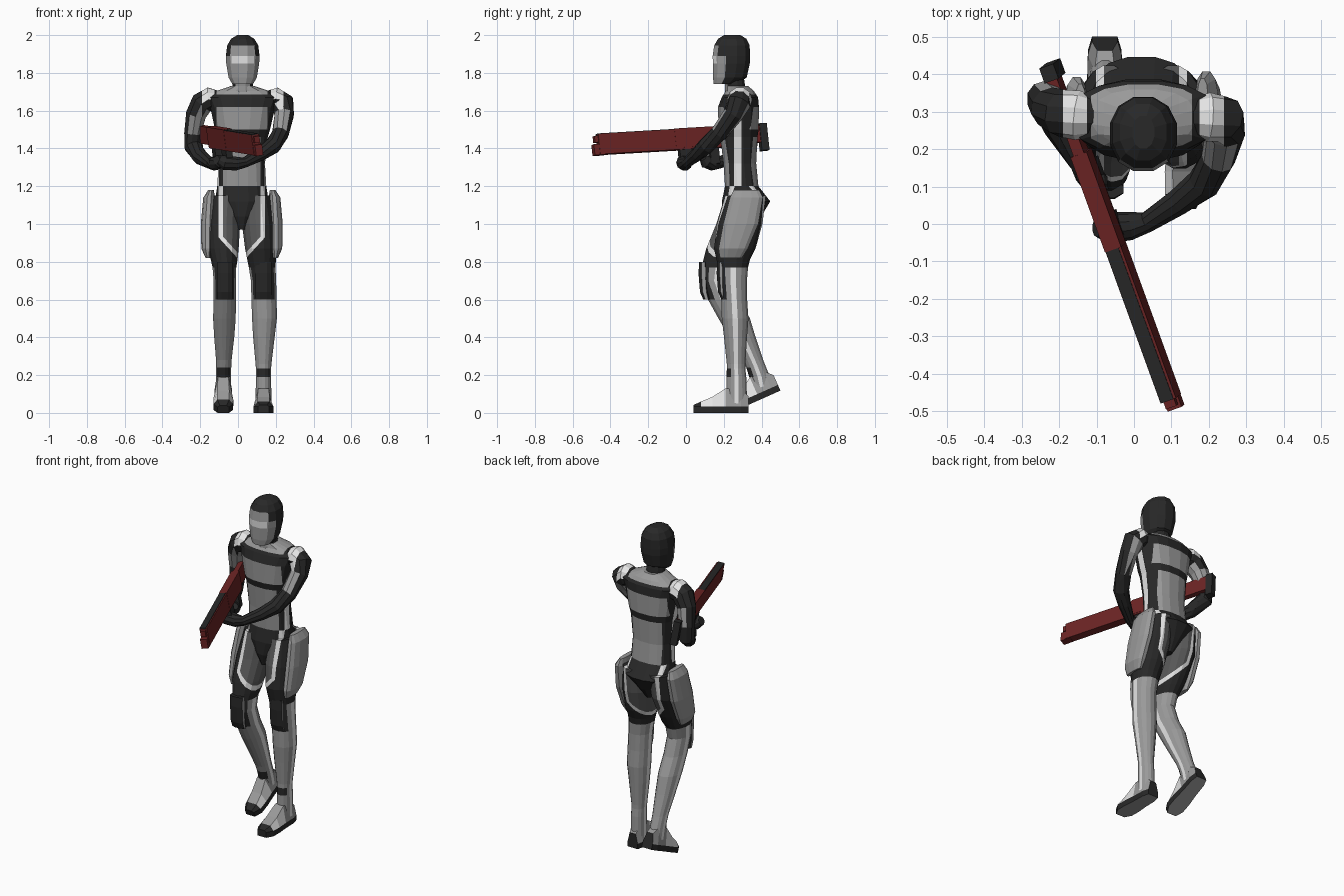
import bpy, bmesh, math
from mathutils import Vector, Matrix

COLOURS = [("black", (.021, .021, .021)), ("grey", (.32, .32, .32)),
           ("white", (.78, .78, .78)), ("dark_grey", (.10, .10, .10)),
           ("dark_red", (.15, .018, .018))]
MATS = []
for n, c in COLOURS:
    m = bpy.data.materials.new(n)
    m.diffuse_color = (*c, 1)
    MATS.append(m)
BLACK, GREY, WHITE, DARK, RED = range(5)


def skin(name, sections, rule, cuts=()):
    """Join closed sections, slice along the colour edges in cuts (point, normal),
    then rule(column, centre, normal) picks each face's colour."""
    bm = bmesh.new()
    col = bm.faces.layers.int.new("column")
    rows = [[bm.verts.new(p) for p in s] for s in sections]
    for a, b in zip(rows, rows[1:]):
        for k in range(len(a)):
            bm.faces.new((a[k - 1], a[k], b[k], b[k - 1]))[col] = k
    for cap in (rows[0], rows[-1]):
        bm.faces.new(cap)[col] = -1
    for co, no in cuts:
        bmesh.ops.bisect_plane(bm, geom=bm.verts[:] + bm.edges[:] + bm.faces[:],
                               plane_co=co, plane_no=no)
    bmesh.ops.recalc_face_normals(bm, faces=bm.faces[:])
    bm.normal_update()
    for f in bm.faces:
        f.material_index = rule(f[col], f.calc_center_median(), f.normal)
    bm.faces.layers.int.remove(col)
    me = bpy.data.meshes.new(name)
    bm.to_mesh(me)
    bm.free()
    for m in MATS:
        me.materials.append(m)
    ob = bpy.data.objects.new(name, me)
    bpy.context.collection.objects.link(ob)
    return ob


def ring(n, rx, ry, p=1.0):
    """Column k of the result is centred on angle k*360/n."""
    out = []
    for k in range(n):
        a = (k + .5) * math.tau / n
        c, s = math.cos(a), math.sin(a)
        out.append((rx * math.copysign(abs(c) ** p, c), ry * math.copysign(abs(s) ** p, s)))
    return out


def loft(name, rings, n, rule, p=1.0, cuts=()):
    return skin(name, [[(x + u, y + v, z) for u, v in ring(n, rx, ry, p)]
                       for z, x, y, rx, ry in rings], rule, cuts)


def tube(name, pts, n, rule, cuts=()):
    P = [Vector(q[:3]) for q in pts]
    secs = []
    for i, q in enumerate(pts):
        t = (P[min(i + 1, len(P) - 1)] - P[max(i - 1, 0)]).normalized()
        e1 = Vector((0, 1, 0)).cross(t)
        e1 = (e1 if e1.length > .2 else Vector((1, 0, 0)).cross(t)).normalized()
        e2 = t.cross(e1)
        secs.append([P[i] + e1 * u + e2 * v for u, v in ring(n, q[3], q[3])])
    return skin(name, secs, rule, cuts)


def x_cuts(*xs):
    return [((x, 0, 0), (1, 0, 0)) for x in xs]


# torso with grey panels, black flanks and white side stripes
def torso_rule(k, c, nrm):
    u = abs(c.x - .02)
    if c.z < 1.2:
        return WHITE if .1 < u < .122 and c.z > 1.0 else BLACK
    if c.z > 1.685:
        return GREY if u < .135 else BLACK
    if c.z > 1.62:
        return BLACK
    if .255 < c.y < .295:
        return WHITE
    if 1.47 < c.z < 1.50:
        return BLACK
    return GREY if u < (.135 if c.z > 1.5 else .1) else BLACK


loft("torso", [(.97, .02, .28, .025, .07), (1.04, .02, .295, .07, .105),
               (1.12, .02, .318, .145, .13), (1.20, .02, .295, .132, .09),
               (1.32, .02, .285, .125, .088), (1.46, .022, .28, .138, .1),
               (1.50, .024, .278, .148, .108), (1.62, .025, .278, .175, .11),
               (1.67, .025, .285, .195, .098), (1.705, .025, .285, .14, .075),
               (1.73, .025, .27, .065, .06)], 16, torso_rule, .85,
     x_cuts(-.115, -.102, -.08, .12, .142, .155)
     + [((0, y, 0), (0, 1, 0)) for y in (.255, .295)] + [((0, 0, 1.685), (0, 0, 1))])
loft("neck", [(1.68, .025, .27, .07, .065), (1.73, .025, .26, .055, .055),
              (1.80, .025, .25, .055, .055)], 12,
     lambda k, c, n: GREY if 8 <= k <= 10 else BLACK)


# helmet with grey faceplate and white visor
def head_rule(k, c, nrm):
    if 8 <= k <= 10 and c.z < 1.95:
        return WHITE if 1.85 < c.z < 1.89 and abs(c.x - .025) < .06 else GREY
    if k in (7, 11) and c.z < 1.9:
        return GREY
    return BLACK


loft("helmet", [(1.74, .025, .205, .056, .06), (1.775, .025, .232, .077, .092),
                (1.85, .025, .24, .09, .101), (1.89, .025, .24, .092, .102),
                (1.945, .025, .243, .085, .097), (1.98, .025, .245, .064, .078),
                (2.0, .025, .245, .03, .045)], 12, head_rule, .92, x_cuts(-.035, .085))

# legs: height, x, y, rx, ry
LEGS = {
    "left": (1, [(1.15, .105, .315, .075, .11), (1.0, .113, .285, .094, .122),
                 (.87, .122, .258, .086, .112), (.81, .125, .25, .077, .09),
                 (.77, .128, .25, .072, .08), (.7, .135, .25, .068, .074),
                 (.6, .138, .255, .068, .07), (.5, .14, .26, .067, .072),
                 (.4, .137, .262, .058, .062), (.26, .135, .265, .043, .05),
                 (.235, .135, .265, .041, .05), (.19, .135, .267, .041, .053),
                 (.05, .135, .268, .043, .057)]),
    "right": (-1, [(1.15, -.068, .315, .075, .11), (1.0, -.08, .278, .093, .12),
                   (.87, -.078, .22, .083, .115), (.81, -.073, .195, .072, .105),
                   (.77, -.072, .175, .064, .095), (.7, -.07, .165, .06, .085),
                   (.6, -.07, .2, .06, .085), (.5, -.072, .255, .061, .085),
                   (.4, -.073, .3, .054, .07), (.28, -.075, .355, .042, .055),
                   (.24, -.076, .372, .041, .054), (.19, -.077, .39, .041, .056),
                   (.1, -.078, .41, .042, .05)])}
for side, (s, rings) in LEGS.items():
    # thigh stripe runs straight down, then slants inward
    def leg_rule(k, c, nrm, s=s):
        if c.z > .77:
            u = s * (c.x - .02)
            g = c.z - .945 - 1.1 * (u - .11)
            if u > .122 or g < -.03 or c.z < .81:
                return BLACK
            return DARK if g > 0 and u < .1 else WHITE
        if c.z > .6 and 10 <= k <= 14:
            return BLACK
        if .18 < c.z < .24 and 10 <= k <= 14:
            return BLACK
        return WHITE if k in (0, 8) else GREY
    slant = Vector((-1.1 * s, 0, 1))
    loft(side + "_leg", rings, 16, leg_rule, 1.0,
         x_cuts(.02 + s * .1, .02 + s * .122)
         + [((.02 + s * .11, 0, z), slant) for z in (.945, .915)])

    # knee guard
    _, kx, ky, krx, kry = rings[5]
    loft(side + "_knee_guard", [(z, kx, ky - kry + dy, .045, t) for z, dy, t in
         ((.60, .03, .02), (.64, .018, .026), (.74, .012, .028), (.80, .012, .024))], 8,
         lambda k, c, n: GREY if abs(n.x) > .8 else BLACK)

    # thigh plate on the outer hip
    loft(side + "_thigh_plate", [(z, .02 + s * x, y - (.015 if s < 0 else 0), rx, ry)
         for z, x, y, rx, ry in ((1.18, .163, .32, .015, .07), (1.14, .173, .32, .032, .09),
                                 (1.0, .181, .29, .037, .096), (.87, .182, .25, .033, .08),
                                 (.82, .178, .238, .014, .06))], 12,
         lambda k, c, n: GREY, .85)

    # shoe: stations of y, half width, height
    pose = Matrix.Translation((.135, 0, 0))
    if s < 0:
        pose = Matrix.Translation((-.078, .235, 0)) @ Matrix.Rotation(math.radians(24), 4, 'X') \
            @ Matrix.Translation((0, -.04, 0))
    secs = []
    for y, w, h in ((.33, .034, .09), (.29, .045, .13), (.21, .047, .13),
                    (.14, .053, .085), (.08, .052, .06), (.04, .03, .042)):
        secs.append([(-w, y, 0), (w, y, 0), (w, y, .033), (w * .6, y, h),
                     (-w * .6, y, h), (-w, y, .033)])
    shoe = skin(side + "_shoe", secs,
                lambda k, c, n: GREY if k == 1 else BLACK if k in (-1, 2, 0) or c.y < .08
                else WHITE if k in (3, 5) and c.y < .22 else GREY)
    shoe.data.transform(pose)

# arms: shoulder to fingertips, with radius
ARMS = {
    "left": (1, [(.15, .285, 1.655, .05), (.2, .285, 1.66, .066), (.235, .28, 1.64, .064),
                 (.245, .25, 1.58, .053), (.225, .175, 1.48, .046), (.185, .108, 1.415, .045),
                 (.12, .06, 1.37, .037), (.035, .005, 1.325, .028), (-.01, -.005, 1.32, .038),
                 (-.07, -.01, 1.325, .042), (-.1, -.01, 1.34, .025)]),
    "right": (-1, [(-.1, .285, 1.655, .05), (-.15, .29, 1.66, .066), (-.19, .295, 1.64, .064),
                   (-.222, .31, 1.58, .056), (-.24, .335, 1.48, .047), (-.238, .335, 1.41, .047),
                   (-.2, .26, 1.355, .042), (-.145, .165, 1.32, .03), (-.125, .14, 1.32, .038),
                   (-.1, .105, 1.33, .036), (-.085, .09, 1.35, .02)])}
for side, (s, pts) in ARMS.items():
    def arm_rule(k, c, n, s=s):
        u = s * (c.x - .025)
        if c.z > 1.6:
            return WHITE if n.z > .1 and .15 < u < .215 else BLACK
        if c.z > 1.5:
            return BLACK if n.x * s > .55 else GREY
        return BLACK
    tube(side + "_arm", pts, 10, arm_rule, x_cuts(.025 + s * .15, .025 + s * .215))

# rifle: local y runs from muzzle to butt, aimed across the body
back = Vector((-.341, .938, .055)).normalized()
acr = back.cross(Vector((0, 0, 1))).normalized()
up = acr.cross(back)
aim = Matrix((acr, back, up)).transposed().to_4x4()
aim = Matrix.Translation((.105, -.485, 1.42)) @ aim @ Matrix.Rotation(math.radians(-9), 4, 'Y')


def part(name, x, y0, y1, w, z0, z1, col):
    secs = [[(x - w / 2, y, z0), (x + w / 2, y, z0), (x + w / 2, y, z1), (x - w / 2, y, z1)]
            for y in (y0, y1)]
    skin(name, secs, lambda k, c, n: col).data.transform(aim)


part("rifle_body", 0, .02, .72, .044, -.055, .053, RED)
part("rifle_muzzle", 0, -.01, .05, .04, -.058, .0, RED)
part("rifle_muzzle_top", 0, .0, .03, .03, .01, .045, RED)
part("rifle_top_rail", -.003, .02, .45, .036, .05, .057, BLACK)
part("rifle_receiver", 0, .45, .72, .046, -.045, .058, RED)
part("rifle_stock", 0, .7, .945, .03, -.04, .055, RED)
part("rifle_butt", 0, .93, .972, .04, -.085, .06, BLACK)
part("rifle_grip", 0, .64, .69, .035, -.14, -.04, BLACK)
part("rifle_foregrip", 0, .47, .54, .035, -.12, -.05, BLACK)
